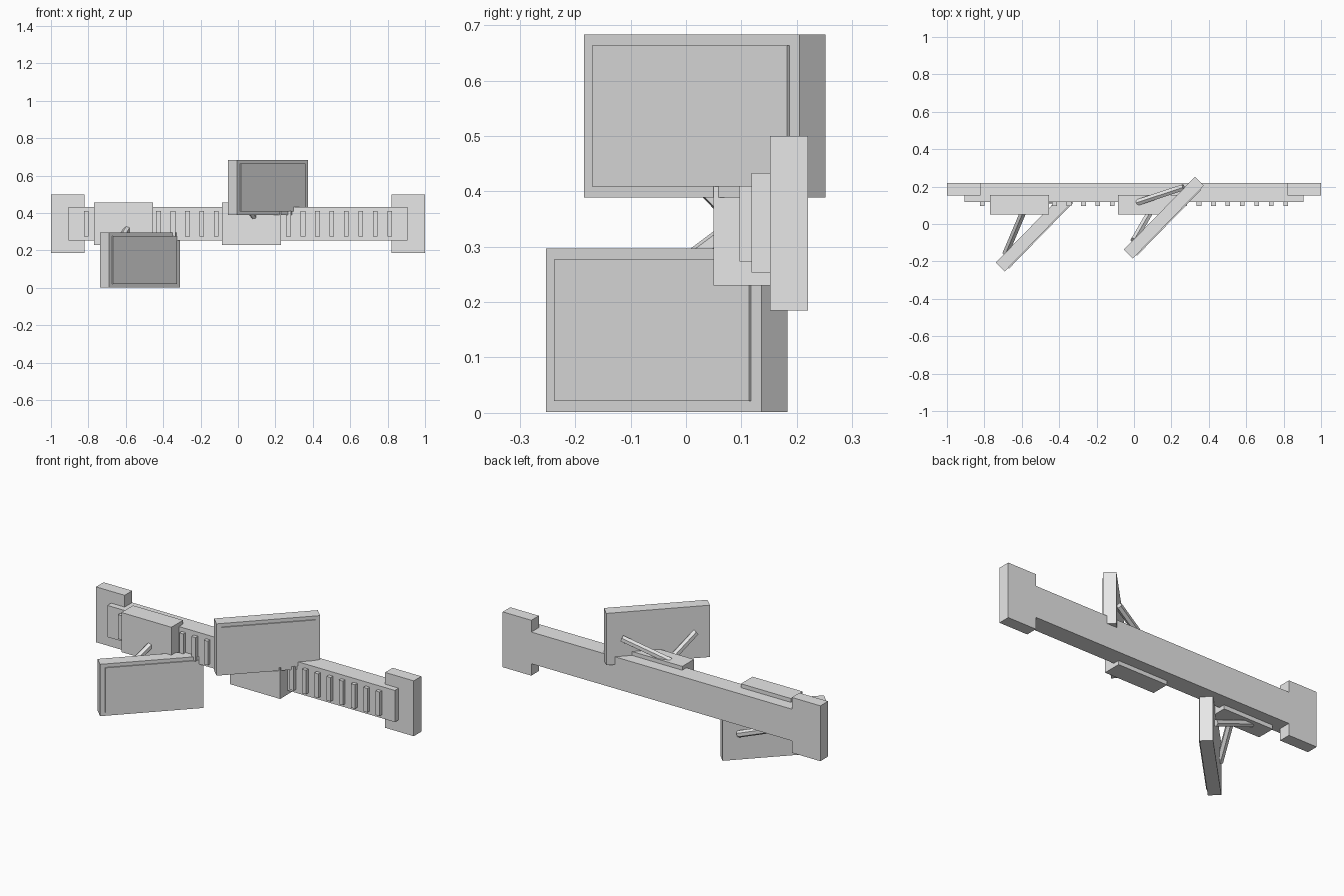
import bpy
import math
from mathutils import Vector

cube = bpy.data.objects.get("Cube")
if cube:
    bpy.data.objects.remove(cube, do_unlink=True)

grey = bpy.data.materials.new("light_grey")
grey.use_nodes = True
colour = (0.8, 0.8, 0.8, 1)
grey.diffuse_color = colour
grey.node_tree.nodes["Principled BSDF"].inputs["Base Color"].default_value = colour


def box(name, low, high):
    """Axis-aligned box between two corners."""
    low, high = Vector(low), Vector(high)
    bpy.ops.mesh.primitive_cube_add(size=1, location=(low + high) / 2)
    ob = bpy.context.object
    ob.name = name
    ob.scale = high - low
    ob.data.materials.append(grey)
    return ob


def turned_box(name, centre, size, angle):
    """Box turned about the vertical axis."""
    half = Vector(size) / 2
    ob = box(name, Vector(centre) - half, Vector(centre) + half)
    ob.rotation_euler.z = angle
    return ob


def rod(name, start, end, radius=0.019):
    """Six-sided rod between two points."""
    start, end = Vector(start), Vector(end)
    bpy.ops.mesh.primitive_cylinder_add(
        vertices=6, radius=radius, depth=(end - start).length,
        location=(start + end) / 2)
    ob = bpy.context.object
    ob.name = name
    ob.rotation_euler = (end - start).to_track_quat('Z', 'Y').to_euler()
    ob.data.materials.append(grey)


# Wall rail with taller end blocks
box("rail", (-0.905, 0.118, 0.253), (0.905, 0.22, 0.433))
for side, x in (("right", -0.91), ("left", 0.91)):
    box(side + "_end_block", (x - 0.09, 0.152, 0.185), (x + 0.09, 0.22, 0.5))

# Evenly spaced teeth along the rail
teeth = 22
for i in range(teeth):
    x = -0.811 + i * 1.622 / (teeth - 1)
    box(f"tooth_{i + 1}", (x - 0.0125, 0.097, 0.273), (x + 0.0125, 0.12, 0.41))

# Two sliding carriages, one holding a panel above and one below
ANGLE = math.radians(45.7)
along = Vector((math.cos(ANGLE), math.sin(ANGLE), 0))
outward = Vector((along.y, -along.x, 0))
MID_Z = 0.3425
for name, cx, panel_y, up in (("upper", 0.0725, 0.034, 1),
                              ("lower", -0.612, -0.035, -1)):
    box(name + "_carriage", (cx - 0.1575, 0.05, 0.23), (cx + 0.1575, 0.155, 0.455))

    # Angled panel with a thin raised screen
    centre = Vector((cx + 0.087, panel_y, MID_Z + up * 0.1935))
    turned_box(name + "_panel", centre, (0.544, 0.067, 0.295), ANGLE)
    turned_box(name + "_screen", centre + outward * 0.0365,
               (0.492, 0.006, 0.255), ANGLE)

    # Two rods bracing the panel from the carriage
    back = centre - outward * 0.03
    rod(name + "_short_rod", (cx + 0.035, 0.1, MID_Z), back - along * 0.2)
    rod(name + "_long_rod", (cx - 0.055, 0.115, MID_Z + up * 0.1),
        back + along * 0.19 - outward * 0.008)
